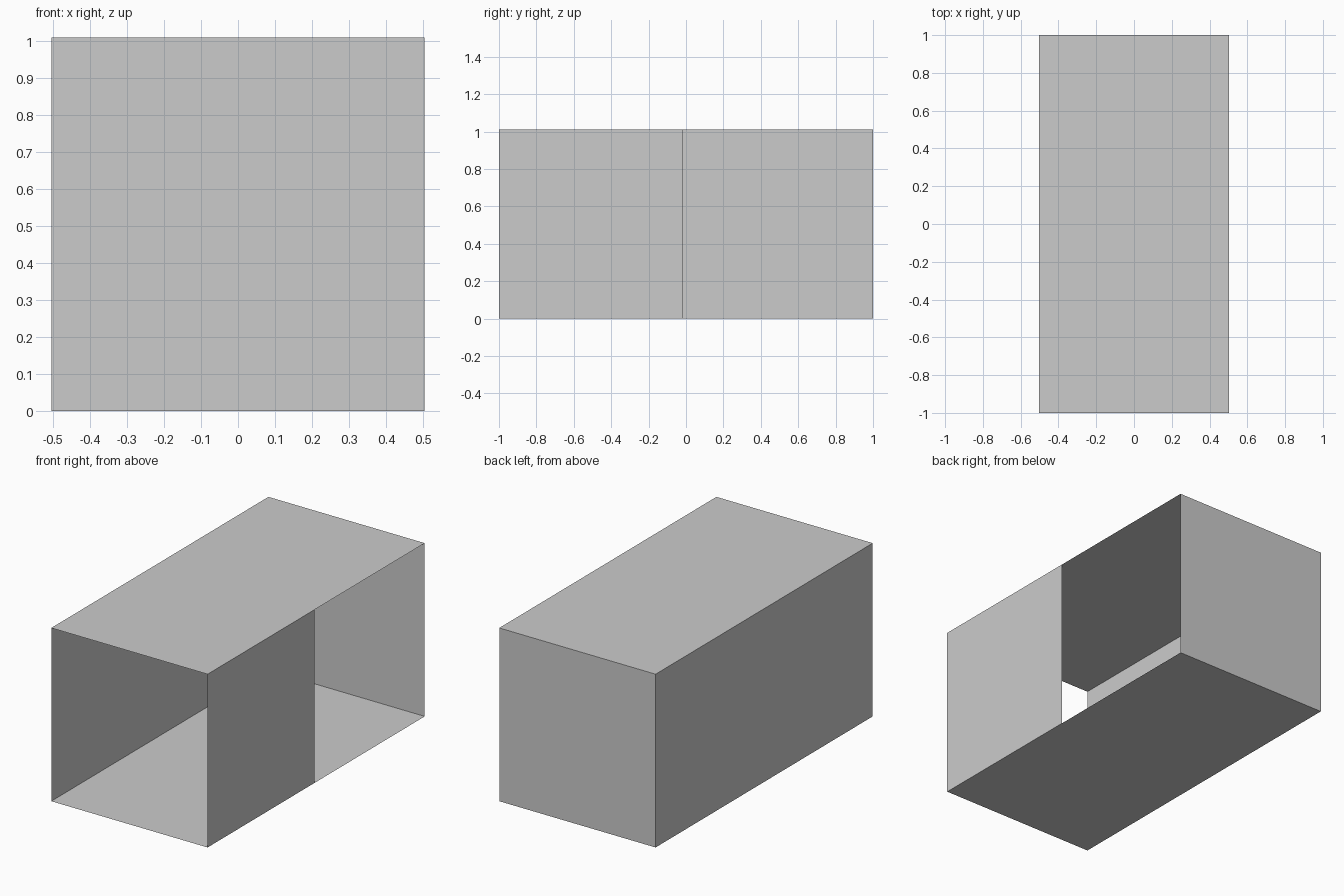
import bpy
from mathutils import Vector

if "Cube" in bpy.data.objects:
    bpy.data.objects.remove(bpy.data.objects["Cube"])

HALF_W, HALF_L, HEIGHT = 0.504, 1.0, 1.01
PANEL_END = -0.015   # rear edge of the short right wall


def panel(name, corner, u, v):
    """Thin single-face sheet spanned by u and v; its normal is u x v."""
    c, u, v = Vector(corner), Vector(u), Vector(v)
    mesh = bpy.data.meshes.new(name)
    mesh.from_pydata([c, c + u, c + u + v, c + v], [], [(0, 1, 2, 3)])
    obj = bpy.data.objects.new(name, mesh)
    bpy.context.collection.objects.link(obj)
    return obj


across = (2 * HALF_W, 0, 0)
along = (0, 2 * HALF_L, 0)
up = (0, 0, HEIGHT)

# Floor and roof
panel("floor", (-HALF_W, -HALF_L, 0), along, across)
panel("roof", (-HALF_W, -HALF_L, HEIGHT), across, along)

# Full left and back walls; the front stays open
panel("left_wall", (-HALF_W, -HALF_L, 0), up, along)
panel("back_wall", (-HALF_W, HALF_L, 0), up, across)

# Right wall covers only the front half, leaving a doorway behind it
panel("right_wall", (HALF_W, -HALF_L, 0), (0, PANEL_END + HALF_L, 0), up)
